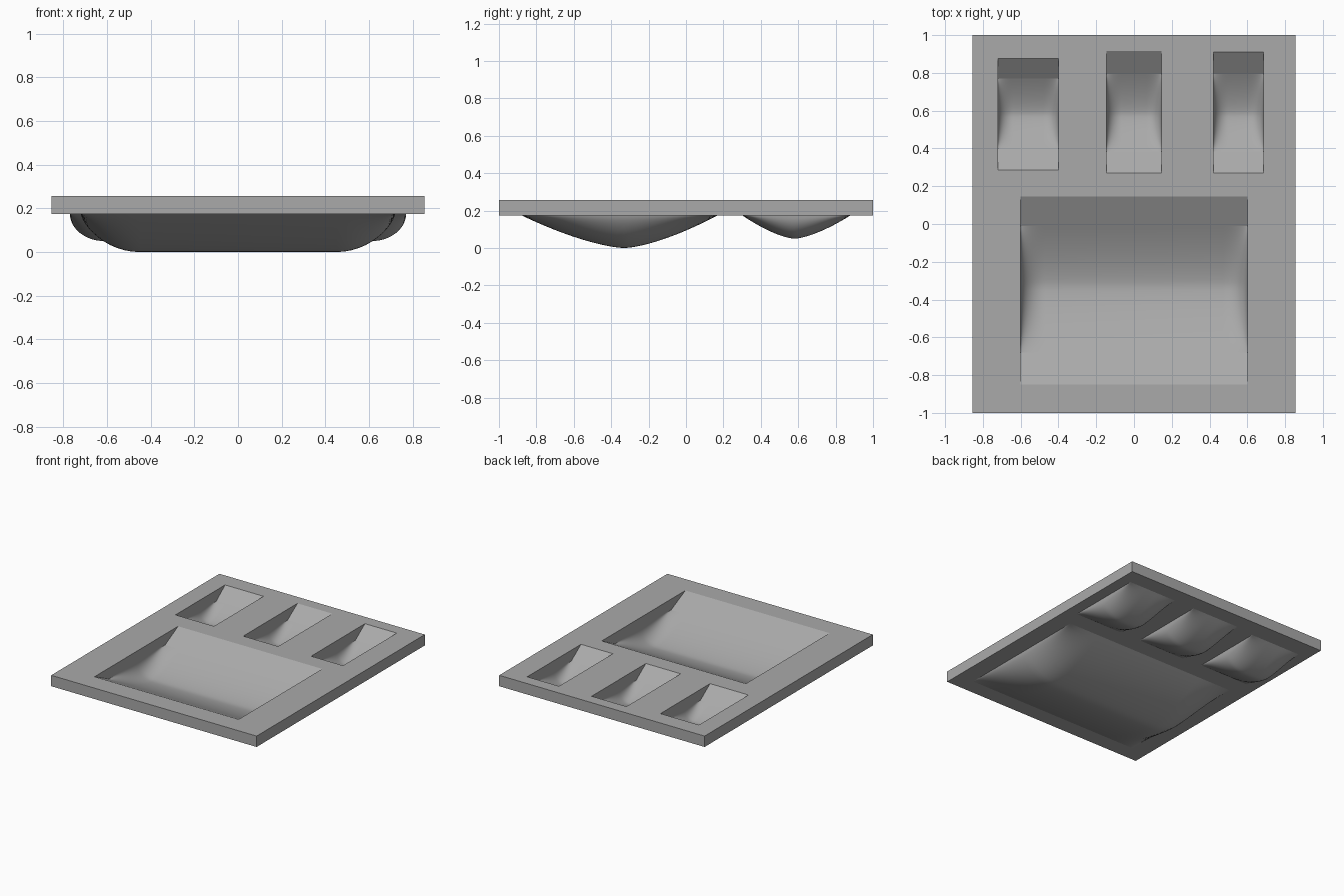
import bpy, bmesh, math

if "Cube" in bpy.data.objects:
    bpy.data.objects.remove(bpy.data.objects["Cube"])

RIM, TOP = 0.175, 0.257   # underside and top of the slab

grey = bpy.data.materials.new("matte grey")
grey.diffuse_color = (0.4, 0.4, 0.4, 1)
grey.use_nodes = True
grey.node_tree.nodes["Principled BSDF"].inputs["Base Color"].default_value = grey.diffuse_color


def add_object(name, bm, smooth=False):
    mesh = bpy.data.meshes.new(name)
    bm.to_mesh(mesh)
    bm.free()
    mesh.materials.append(grey)
    ob = bpy.data.objects.new(name, mesh)
    bpy.context.collection.objects.link(ob)
    if smooth:
        for p in mesh.polygons:
            p.use_smooth = True
    return ob


def prism(name, low, high, z0, z1):
    """Six-sided block between two rectangles (x0, x1, y0, y1)."""
    bm = bmesh.new()
    for (x0, x1, y0, y1), z in ((low, z0), (high, z1)):
        for x, y in ((x0, y0), (x1, y0), (x1, y1), (x0, y1)):
            bm.verts.new((x, y, z))
    bmesh.ops.convex_hull(bm, input=bm.verts)
    bmesh.ops.dissolve_limit(bm, angle_limit=0.01, verts=bm.verts, edges=bm.edges)
    bmesh.ops.recalc_face_normals(bm, faces=bm.faces)
    return add_object(name, bm)


def trough(name, rect, depth, mid, end, power, up):
    """Curved trough: rounded valley along y, ends rising over a length `end` in x."""
    x0, x1, y0, y1 = rect
    n, m = 12, 32
    ease = [1 - math.cos(i / n * math.pi / 2) for i in range(n + 1)]
    columns = [(x0 + end * e, e) for e in ease] + [(x1 - end * e, e) for e in reversed(ease)]
    bm = bmesh.new()
    rows = []
    for x, e in columns:
        g = max(0, 1 - (1 - e) ** 2) ** power
        row = []
        for j in range(m + 1):
            t = j / m * 2 - 1
            y = mid + (t * (y1 - mid) if t > 0 else t * (mid - y0))
            row.append(bm.verts.new((x, y, RIM - depth * g * (1 - abs(t) ** 1.5))))
        rows.append(row)
    for a, b in zip(rows, rows[1:]):
        for j in range(m):
            quad = (a[j], b[j], b[j + 1], a[j + 1])
            bm.faces.new(quad if up else quad[::-1])
    add_object(name, bm, True)


# Slab
slab = prism("tray_slab", (-0.855, 0.855, -1, 1), (-0.855, 0.855, -1, 1), RIM, TOP)

# name, opening on top, inner y range at the underside, outer shell rectangle,
# valley y, inner depth, outer depth, inner end, outer end, outer end power
pockets = [
    ("main", (-0.60, 0.60, -0.85, 0.145), (-0.68, -0.01), (-0.72, 0.72, -0.88, 0.17),
     -0.33, 0.115, 0.175, 0.13, 0.27, 0.7),
    ("left", (-0.72, -0.40, 0.285, 0.875), (0.40, 0.77), (-0.77, -0.35, 0.31, 0.86),
     0.58, 0.08, 0.125, 0.08, 0.16, 0.5),
    ("middle", (-0.145, 0.145, 0.27, 0.915), (0.385, 0.795), (-0.20, 0.20, 0.30, 0.88),
     0.58, 0.085, 0.125, 0.08, 0.16, 0.5),
    ("right", (0.42, 0.685, 0.27, 0.91), (0.385, 0.795), (0.37, 0.77, 0.30, 0.88),
     0.58, 0.085, 0.125, 0.08, 0.16, 0.5),
]

for name, (x0, x1, y0, y1), (v0, v1), outer, mid, di, do, ei, eo, power in pockets:
    # Sloped opening cut through the slab, extended a little past both faces
    k = 0.02 / (TOP - RIM)
    f, b = (v0 - y0) * k, (y1 - v1) * k
    cutter = prism(name + "_cutter", (x0, x1, v0 + f, v1 - b), (x0, x1, y0 - f, y1 + b),
                   RIM - 0.02, TOP + 0.02)
    cutter.hide_render = True
    cutter.hide_set(True)
    mod = slab.modifiers.new(name + "_opening", "BOOLEAN")
    mod.operation, mod.solver, mod.object = "DIFFERENCE", "EXACT", cutter
    # Inner and outer skins of the hollow
    trough(name + "_pocket_inside", (x0, x1, v0, v1), di, mid, ei, 0.5, True)
    trough(name + "_pocket_underside", outer, do, mid, eo, power, False)
